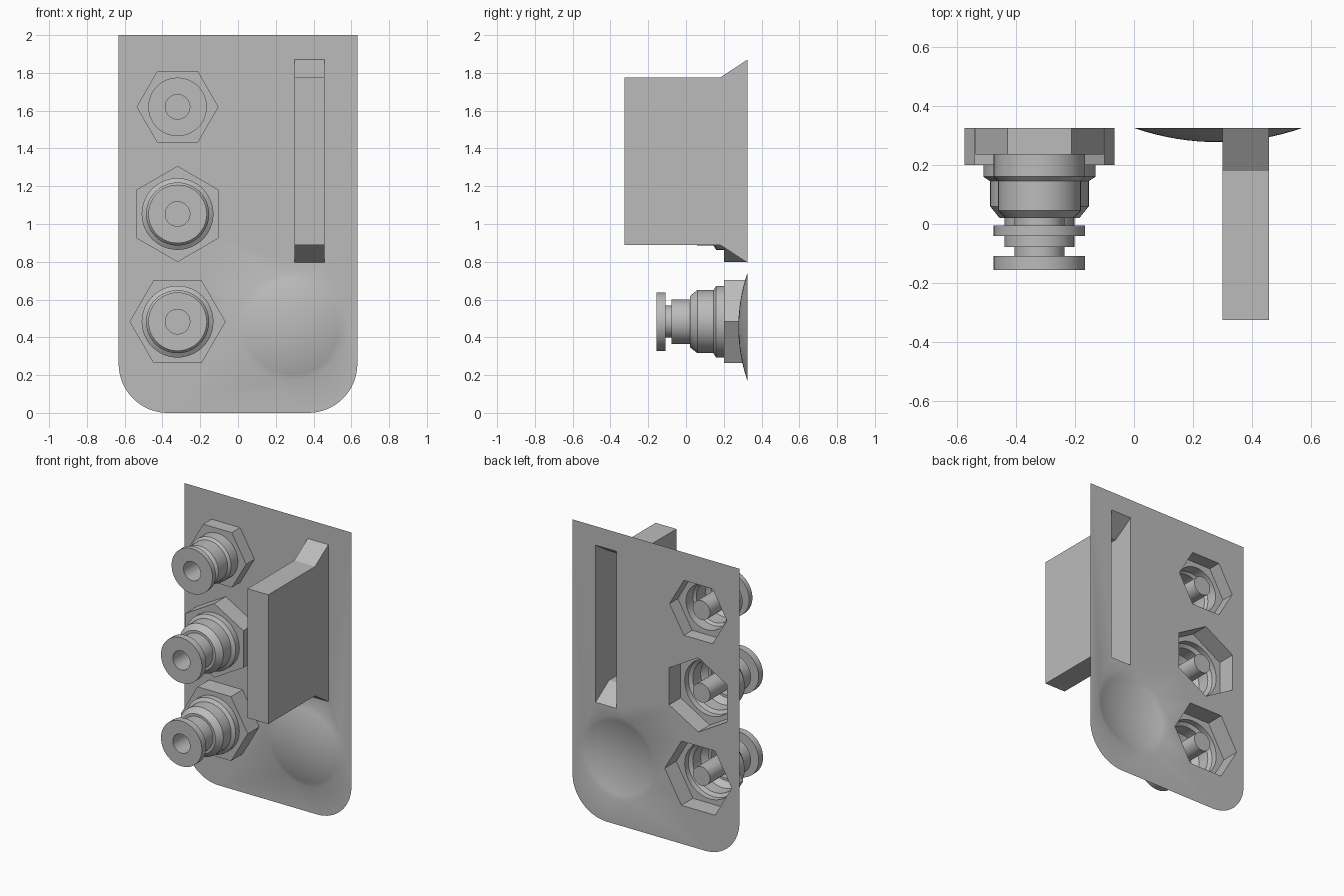
import bpy, bmesh
from math import pi, cos, sin, sqrt, radians

cube = bpy.data.objects.get("Cube")
if cube:
    bpy.data.objects.remove(cube, do_unlink=True)

grey = bpy.data.materials.new("light_grey")
grey.use_nodes = True
grey.diffuse_color = (0.5, 0.5, 0.5, 1)
grey.node_tree.nodes["Principled BSDF"].inputs["Base Color"].default_value = (0.5, 0.5, 0.5, 1)

BACK = 0.325      # plane of the sheet
SEG = 48
FITTING_X = -0.32


def finish(bm, name):
    mesh = bpy.data.meshes.new(name)
    bm.to_mesh(mesh)
    bm.free()
    mesh.materials.append(grey)
    for p in mesh.polygons:
        p.use_smooth = True
    mesh.set_sharp_from_angle(angle=radians(25))
    ob = bpy.data.objects.new(name, mesh)
    bpy.context.collection.objects.link(ob)


def add_loop(bm, points, y):
    return [bm.verts.new((x, y, z)) for x, z in points]


def circle(cx, cz, r, n=SEG, phase=0.0):
    return [(cx + r * cos(phase + 2 * pi * i / n), cz + r * sin(phase + 2 * pi * i / n))
            for i in range(n)]


def hexagon(cx, cz, r, phase):
    """Hexagon sampled with SEG points so it lofts straight to a circle."""
    pts = []
    for i in range(SEG):
        a = 2 * pi * i / SEG
        d = r * cos(pi / 6) / cos((a - phase) % (pi / 3) - pi / 6)
        pts.append((cx + d * cos(a), cz + d * sin(a)))
    return pts


def rectangle(x0, x1, z0, z1):
    return [(x0, z0), (x1, z0), (x1, z1), (x0, z1)]


def bridge(bm, a, b):
    n = len(a)
    for i in range(n):
        j = (i + 1) % n
        bm.faces.new((a[i], a[j], b[j], b[i]))


def loft(bm, loops):
    for a, b in zip(loops, loops[1:]):
        bridge(bm, a, b)
    bm.faces.new(loops[-1])


# Fittings: name, height, hexagon radius, hexagon phase, hexagon front, turned profile (radius, y)
small_profile = [(0.155, 0.235), (0.155, 0.16), (0.14, 0.145), (0.14, 0.045), (0.115, 0.02),
                 (0.085, 0.02), (0.085, -0.005), (0.155, -0.005), (0.155, -0.04)]
large_profile = [(0.19, 0.2), (0.19, 0.16), (0.167, 0.145), (0.167, 0.06), (0.135, 0.02),
                 (0.118, 0.02), (0.118, -0.077), (0.085, -0.077), (0.085, -0.108),
                 (0.155, -0.108), (0.155, -0.155)]
fittings = [("upper_fitting", 1.62, 0.217, 0, small_profile),
            ("middle_fitting", 1.053, 0.254, pi / 6, large_profile),
            ("lower_fitting", 0.483, 0.254, 0, large_profile)]

for name, cz, hex_r, phase, profile in fittings:
    bm = bmesh.new()
    nut = hexagon(FITTING_X, cz, hex_r, phase)
    loops = [add_loop(bm, nut, BACK), add_loop(bm, nut, profile[0][1])]
    # turned body, then the blind bore running back through it
    bore = [(0.065, profile[-1][1]), (0.065, 0.29)]
    for r, y in profile + bore:
        loops.append(add_loop(bm, circle(FITTING_X, cz, r), y))
    loft(bm, loops)
    finish(bm, name)

# Hollow fin with flared root
slot = rectangle(0.3, 0.457, 0.795, 1.87)
fin = rectangle(0.3, 0.457, 0.89, 1.775)
bm = bmesh.new()
loft(bm, [add_loop(bm, slot, BACK), add_loop(bm, fin, 0.18), add_loop(bm, fin, -BACK)])
finish(bm, "fin")

# Sheet outline with rounded lower corners
W, R = 0.632, 0.26
outline = [(W, 2), (-W, 2)]
for cx, start in ((-W + R, pi), (W - R, 1.5 * pi)):
    for i in range(17):
        a = start + pi / 2 * i / 16
        outline.append((cx + R * cos(a), R + R * sin(a)))

# Backing sheet with openings, and a shallow dome welded into it
DX, DZ, DR, DH = 0.285, 0.455, 0.285, 0.048
bm = bmesh.new()
rim = add_loop(bm, circle(DX, DZ, DR), BACK)
borders = [add_loop(bm, outline, BACK), add_loop(bm, slot, BACK), rim]
for _, cz, hex_r, phase, _ in fittings:
    borders.append(add_loop(bm, circle(FITTING_X, cz, hex_r, 6, phase), BACK))
edges = [bm.edges.new((b[i - 1], b[i])) for b in borders for i in range(len(b))]
bmesh.ops.triangle_fill(bm, use_beauty=True, use_dissolve=False, edges=edges, normal=(0, -1, 0))

sphere = (DR ** 2 + DH ** 2) / (2 * DH)
loops = [rim]
for k in range(7, 0, -1):
    r = DR * k / 8
    y = BACK - DH + sphere - sqrt(sphere ** 2 - r ** 2)
    loops.append(add_loop(bm, circle(DX, DZ, r), y))
for a, b in zip(loops, loops[1:]):
    bridge(bm, a, b)
tip = bm.verts.new((DX, BACK - DH, DZ))
for i in range(SEG):
    bm.faces.new((loops[-1][i - 1], loops[-1][i], tip))
finish(bm, "backing_sheet")
